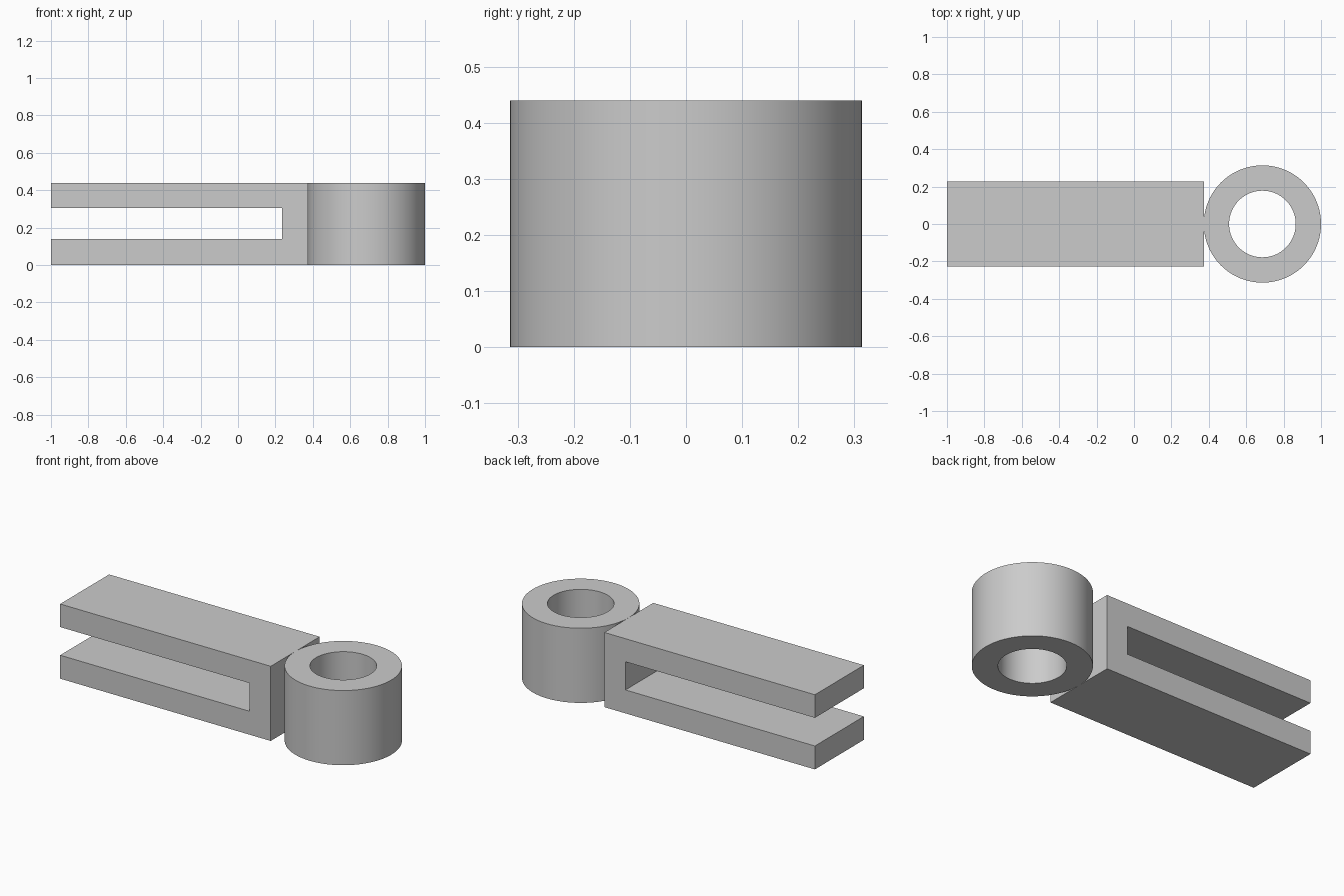
import bpy
import bmesh
import math
from mathutils import Vector

cube = bpy.data.objects.get("Cube")
if cube:
    bpy.data.objects.remove(cube, do_unlink=True)

# Shared dimensions
HEIGHT = 0.44
HALF_WIDTH = 0.228
BLOCK_END = 0.373
OUTER, INNER = 0.3135, 0.178

grey = bpy.data.materials.new("light_grey")
grey.use_nodes = True
colour = (0.6, 0.6, 0.6, 1)
grey.diffuse_color = colour
grey.node_tree.nodes["Principled BSDF"].inputs["Base Color"].default_value = colour


def finish(name, bm):
    bmesh.ops.recalc_face_normals(bm, faces=bm.faces[:])
    mesh = bpy.data.meshes.new(name)
    bm.to_mesh(mesh)
    bm.free()
    mesh.materials.append(grey)
    obj = bpy.data.objects.new(name, mesh)
    bpy.context.collection.objects.link(obj)
    return obj


# Forked block: a sideways U profile extruded along y
slot_end, slot_low, slot_high = 0.235, 0.138, 0.304
profile = [(-1, 0), (BLOCK_END, 0), (BLOCK_END, HEIGHT), (-1, HEIGHT),
           (-1, slot_high), (slot_end, slot_high), (slot_end, slot_low), (-1, slot_low)]
bm = bmesh.new()
face = bm.faces.new([bm.verts.new((x, -HALF_WIDTH, z)) for x, z in profile])
side = bmesh.ops.extrude_face_region(bm, geom=[face], use_keep_orig=True)
moved = [v for v in side["geom"] if isinstance(v, bmesh.types.BMVert)]
bmesh.ops.translate(bm, verts=moved, vec=(0, 2 * HALF_WIDTH, 0))
finish("forked_block", bm)

# Bored sleeve: a rectangular section spun around its upright axis
bm = bmesh.new()
section = [bm.verts.new(p) for p in
           [(INNER, 0, 0), (OUTER, 0, 0), (OUTER, 0, HEIGHT), (INNER, 0, HEIGHT)]]
edges = [bm.edges.new((section[i], section[(i + 1) % 4])) for i in range(4)]
bmesh.ops.spin(bm, geom=section + edges, cent=(0, 0, 0), axis=(0, 0, 1),
               angle=math.tau, steps=96, use_merge=True)
bmesh.ops.remove_doubles(bm, verts=bm.verts[:], dist=0.0001)
sleeve = finish("bored_sleeve", bm)
sleeve.location = Vector((1 - OUTER, 0, 0))

bpy.ops.object.select_all(action="DESELECT")
sleeve.select_set(True)
bpy.context.view_layer.objects.active = sleeve
bpy.ops.object.shade_smooth_by_angle(angle=math.radians(30))
